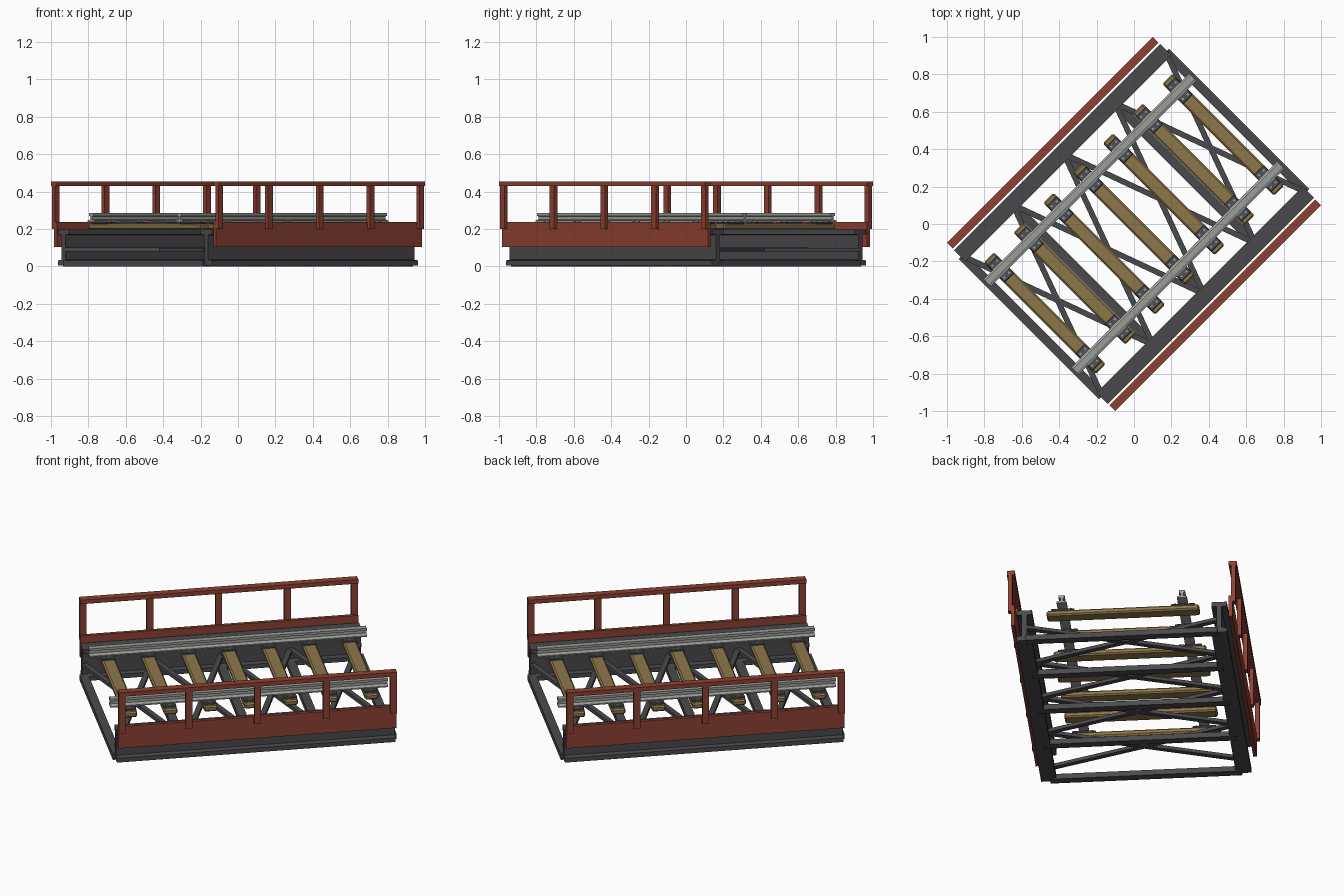
import bpy, bmesh, math
from mathutils import Matrix, Vector

if "Cube" in bpy.data.objects:
    bpy.data.objects.remove(bpy.data.objects["Cube"])

# The span is laid out along x, then turned 45 degrees about z
TURN = Matrix.Rotation(math.radians(45), 4, 'Z')


def material(name, rgb):
    m = bpy.data.materials.new(name)
    m.diffuse_color = (*rgb, 1)
    m.use_nodes = True
    m.node_tree.nodes["Principled BSDF"].inputs["Base Color"].default_value = m.diffuse_color
    return m


RED = material("red_paint", (0.27, 0.052, 0.033))
DARK = material("dark_steel", (0.068, 0.066, 0.073))
PLATE = material("plate_steel", (0.075, 0.08, 0.095))
WOOD = material("timber", (0.27, 0.185, 0.068))
STEEL = material("rail_steel", (0.33, 0.34, 0.31))


def finish(name, bm, mat, bevel=0):
    bmesh.ops.recalc_face_normals(bm, faces=bm.faces)
    me = bpy.data.meshes.new(name)
    bm.to_mesh(me)
    bm.free()
    me.materials.append(mat)
    ob = bpy.data.objects.new(name, me)
    bpy.context.collection.objects.link(ob)
    ob.matrix_world = TURN
    if bevel:
        mod = ob.modifiers.new("edge_bevel", 'BEVEL')
        mod.width, mod.segments = bevel, 1
    return ob


def box(name, x, y, z, mat, bevel=0):
    """Box from (min, max) pairs on each axis."""
    bm = bmesh.new()
    size = Matrix.Diagonal((x[1] - x[0], y[1] - y[0], z[1] - z[0], 1))
    mid = Matrix.Translation((sum(x) / 2, sum(y) / 2, sum(z) / 2))
    bmesh.ops.create_cube(bm, size=1, matrix=mid @ size)
    return finish(name, bm, mat, bevel)


def extrude_x(name, half_profile, y0, x0, x1, mat):
    """Symmetric (half width, z) profile swept along x."""
    bm = bmesh.new()
    pts = half_profile + [(-w, z) for w, z in reversed(half_profile)]
    face = bm.faces.new([bm.verts.new((x0, y0 + w, z)) for w, z in pts])
    ext = bmesh.ops.extrude_face_region(bm, geom=[face])
    vs = [g for g in ext["geom"] if isinstance(g, bmesh.types.BMVert)]
    bmesh.ops.translate(bm, verts=vs, vec=(x1 - x0, 0, 0))
    return finish(name, bm, mat)


def bar(name, a, b, width, height, mat):
    """Flat bar between two points at the same height."""
    a, b = Vector(a), Vector(b)
    d = b - a
    bm = bmesh.new()
    m = (Matrix.Translation((a + b) / 2)
         @ Matrix.Rotation(math.atan2(d.y, d.x), 4, 'Z')
         @ Matrix.Diagonal((d.length, width, height, 1)))
    bmesh.ops.create_cube(bm, size=1, matrix=m)
    return finish(name, bm, mat)


def span(s, a, b):
    return tuple(sorted((s * a, s * b)))


# Main girders, railings and rails on both sides
GIRDER = [(0.043, 0.006), (0.043, 0.032), (0.014, 0.036),
          (0.014, 0.168), (0.043, 0.172), (0.043, 0.197)]
RAIL = [(0.028, 0.238), (0.028, 0.245), (0.007, 0.252),
        (0.007, 0.267), (0.017, 0.271), (0.017, 0.285)]
for s in (-1, 1):
    extrude_x("main_girder", GIRDER, s * 0.539, -0.78, 0.78, DARK)
    extrude_x("running_rail", RAIL, s * 0.333, -0.777, 0.777, STEEL)
    box("side_apron", (-0.778, 0.778), span(s, 0.592, 0.612), (0.105, 0.237), RED)
    box("hand_rail", (-0.778, 0.778), span(s, 0.592, 0.636), (0.43, 0.455), RED)
    for x in (-0.76, -0.385, 0, 0.385, 0.76):
        box("railing_post", (x - 0.018, x + 0.018), span(s, 0.606, 0.63),
            (0.2, 0.432), RED)

# Low cross beams with crossed braces in every bay
for i in range(5):
    x = (i - 2) * 0.385
    box("cross_beam", (x - 0.024, x + 0.024), (-0.53, 0.53), (0, 0.032), DARK)
    if i < 4:
        for s in (-1, 1):
            bar("cross_brace", (x, s * 0.53, 0.09 + s * 0.001),
                (x + 0.385, -s * 0.53, 0.09 + s * 0.001), 0.03, 0.02, DARK)

# Sleepers with tie plates and bolts
for i in range(7):
    x = (i - 3) * 0.225
    box("sleeper", (x - 0.038, x + 0.038), (-0.422, 0.422), (0.197, 0.23),
        WOOD, 0.008)
    for s in (-1, 1):
        box("tie_plate", (x - 0.036, x + 0.036), span(s, 0.268, 0.398),
            (0.226, 0.239), PLATE, 0.003)
        for dx in (-0.018, 0.018):
            for dy in (-0.045, 0.045):
                y = s * 0.333 + dy
                box("plate_bolt", (x + dx - 0.005, x + dx + 0.005),
                    (y - 0.005, y + 0.005), (0.238, 0.246), STEEL)
